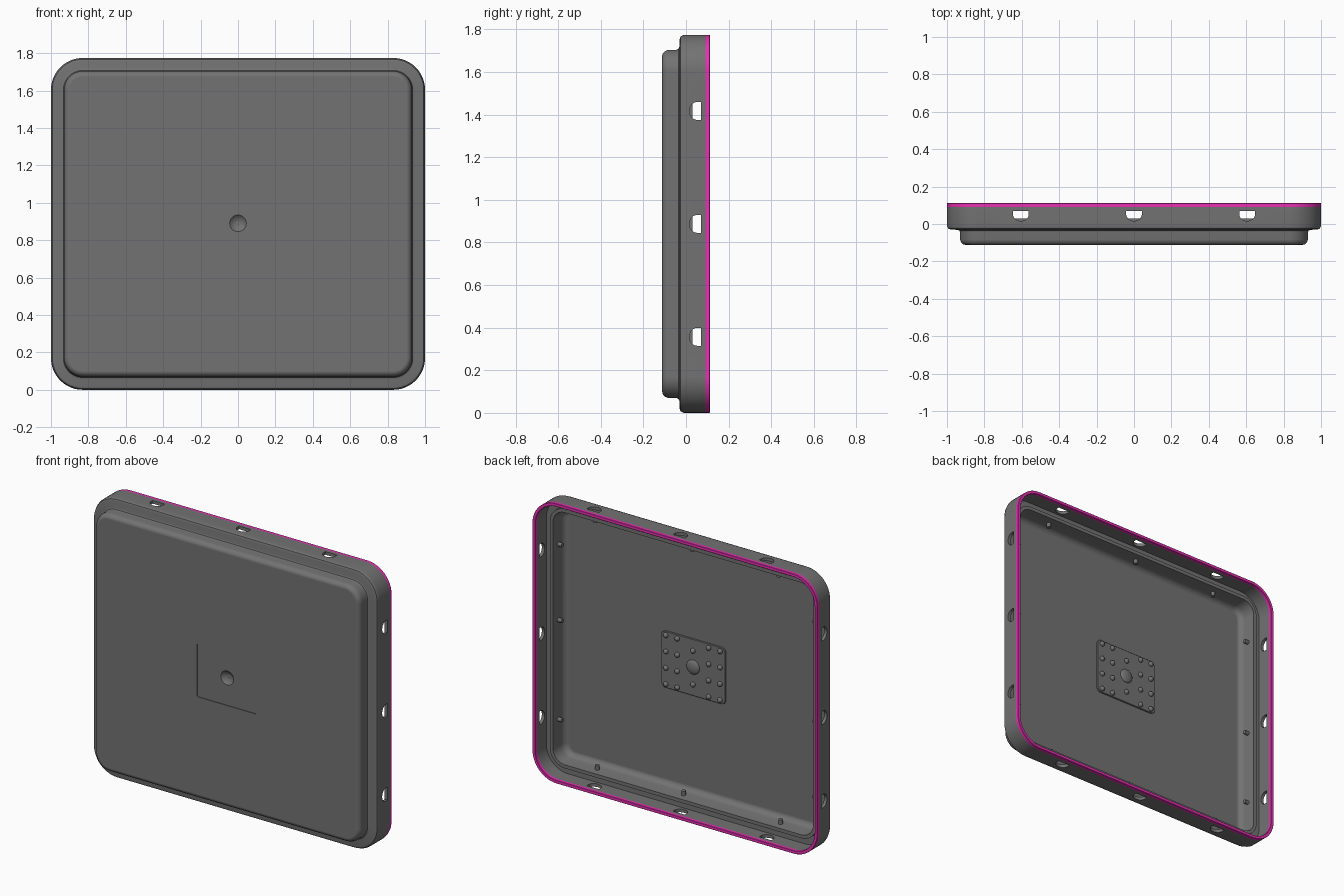
import bpy, bmesh
from math import pi, sin, cos, radians
from mathutils import Matrix, Vector

if "Cube" in bpy.data.objects:
    bpy.data.objects.remove(bpy.data.objects["Cube"])

HX, HZ, CZ, R = 1.0, 0.887, 0.887, 0.17
DARK = (.17, .17, .17, 1)
PINK = (.8, .03, .45, 1)


def rounded_rect(hx, hz, r, y, n=12):
    pts = []
    for k, (sx, sz) in enumerate([(1, 1), (-1, 1), (-1, -1), (1, -1)]):
        for i in range(n + 1):
            a = (k + i / n) * pi / 2
            pts.append((sx * (hx - r) + r * cos(a), y, CZ + sz * (hz - r) + r * sin(a)))
    return pts


def loft(bm, rings, closed):
    """Skin rings; either close into a loop or cap both ends."""
    vs = [[bm.verts.new(p) for p in ring] for ring in rings]
    n, m = len(vs), len(vs[0])
    for i in range(n if closed else n - 1):
        a, b = vs[i], vs[(i + 1) % n]
        for j in range(m):
            k = (j + 1) % m
            bm.faces.new((a[j], a[k], b[k], b[j]))
    if not closed:
        bm.faces.new(vs[0])
        bm.faces.new(vs[-1])


def finish(name, bm, color=DARK):
    bmesh.ops.recalc_face_normals(bm, faces=bm.faces)
    me = bpy.data.meshes.new(name)
    bm.to_mesh(me)
    bm.free()
    ob = bpy.data.objects.new(name, me)
    bpy.context.collection.objects.link(ob)
    mat = bpy.data.materials.new(name)
    mat.diffuse_color = color
    mat.use_nodes = True
    mat.node_tree.nodes["Principled BSDF"].inputs["Base Color"].default_value = mat.diffuse_color
    me.materials.append(mat)
    return ob


def activate(ob):
    bpy.ops.object.select_all(action='DESELECT')
    ob.select_set(True)
    bpy.context.view_layer.objects.active = ob


def smooth(ob):
    activate(ob)
    bpy.ops.object.shade_smooth_by_angle(angle=radians(30))
    mod = ob.modifiers.new("flat_panels", 'WEIGHTED_NORMAL')
    mod.keep_sharp = True


def frame_loft(name, profile, closed=False, color=DARK):
    bm = bmesh.new()
    loft(bm, [rounded_rect(HX - d, HZ - d, R - d, y) for d, y in profile], closed)
    return finish(name, bm, color)


# Tray shell: (inset from outline, y), from front face round to inner floor
shell = frame_loft("tray_shell", [
    (.10, -.112), (.087, -.109), (.076, -.099), (.07, -.083), (.07, -.045),
    (.066, -.036), (.056, -.031), (.02, -.03), (.007, -.025), (0, -.01), (0, .092),
    (.02, .092), (.02, .0), (.066, .0), (.066, .03), (.088, .03),
    (.095, -.045), (.102, -.062), (.114, -.074), (.13, -.08)])

# Coloured gasket round the open back
gasket = frame_loft("rim_gasket", [(0, .092), (0, .11), (.002, .112), (.018, .112),
                                   (.02, .11), (.02, .092)], True, PINK)

# D-shaped openings through the four side walls
bm = bmesh.new()
outline = [(.042, .07)] + [(.042 * cos(a), .053 - .037 * sin(a))
                           for a in [pi * i / 16 for i in range(17)]] + [(-.042, .07)]
for s in (1, -1):
    for t in (-1, 0, 1):
        loft(bm, [[(t * .605 + u, y, CZ + s * (HZ + d)) for u, y in outline]
                  for d in (-.05, .05)], False)
        loft(bm, [[(s * (HX + d), y, CZ + t * .53 + u) for u, y in outline]
                  for d in (-.05, .05)], False)
holes = finish("hole_cutter", bm)

# Shallow rectangular recess on the front
bm = bmesh.new()
loft(bm, [rounded_rect(.21, .17, .012, y, 4) for y in (-.15, -.108)], False)
recess = finish("recess_cutter", bm)

# Centre dimple cutter
bm = bmesh.new()
bmesh.ops.create_uvsphere(bm, u_segments=32, v_segments=24, radius=.06,
                          matrix=Matrix.Translation((0, -.148, CZ + .003)))
dimple = finish("dimple_cutter", bm)


def cut(ob, cutter):
    activate(ob)
    mod = ob.modifiers.new("cut", 'BOOLEAN')
    mod.object = cutter
    mod.operation = 'DIFFERENCE'
    mod.solver = 'EXACT'
    bpy.ops.object.modifier_apply(modifier="cut")
    bpy.data.objects.remove(cutter, do_unlink=True)


for cutter in (holes, recess, dimple):
    cut(shell, cutter)

# Mounting plate on the inner floor
bm = bmesh.new()
loft(bm, [rounded_rect(.225, .18, .03, -.082, 6), rounded_rect(.225, .18, .03, -.075, 6),
          rounded_rect(.222, .177, .027, -.072, 6)], False)
plate = finish("mounting_plate", bm)

# Studs and central boss on the back of the plate
bm = bmesh.new()
spots = [(x, z) for x in (-.19, -.11, .11, .19) for z in (-.155, -.052, .052, .155)]
for x, z in spots + [(0, .107), (0, -.107)]:
    bmesh.ops.create_uvsphere(bm, u_segments=16, v_segments=10, radius=.016,
                              matrix=Matrix.Translation((x, -.07, CZ + z)))
bmesh.ops.create_uvsphere(bm, u_segments=32, v_segments=16, radius=.045,
                          matrix=Matrix.Translation((0, -.072, CZ + .003))
                          @ Matrix.Diagonal((1, .4, 1, 1)))
studs = finish("plate_studs", bm)

# Small clips on the inner walls, repeated with half-turn symmetry
bm = bmesh.new()
for s in (1, -1):
    for p in [(s * x, -.02, CZ - s * (HZ - .1)) for x in (.635, .03, -.65)] + \
             [(s * .9, -.02, CZ + s * z) for z in (.56, .08, -.55)]:
        along = Vector((p[0], 0, 0)) if abs(p[0]) > .8 else Vector((0, 0, p[2] - CZ))
        rot = along.to_track_quat('Z', 'Y').to_matrix().to_4x4()
        bmesh.ops.create_cone(bm, cap_ends=True, segments=16, radius1=.013, radius2=.013,
                              depth=.04, matrix=Matrix.Translation(p) @ rot)
clips = finish("inner_clips", bm)

for ob in (shell, gasket, plate, studs, clips):
    smooth(ob)
